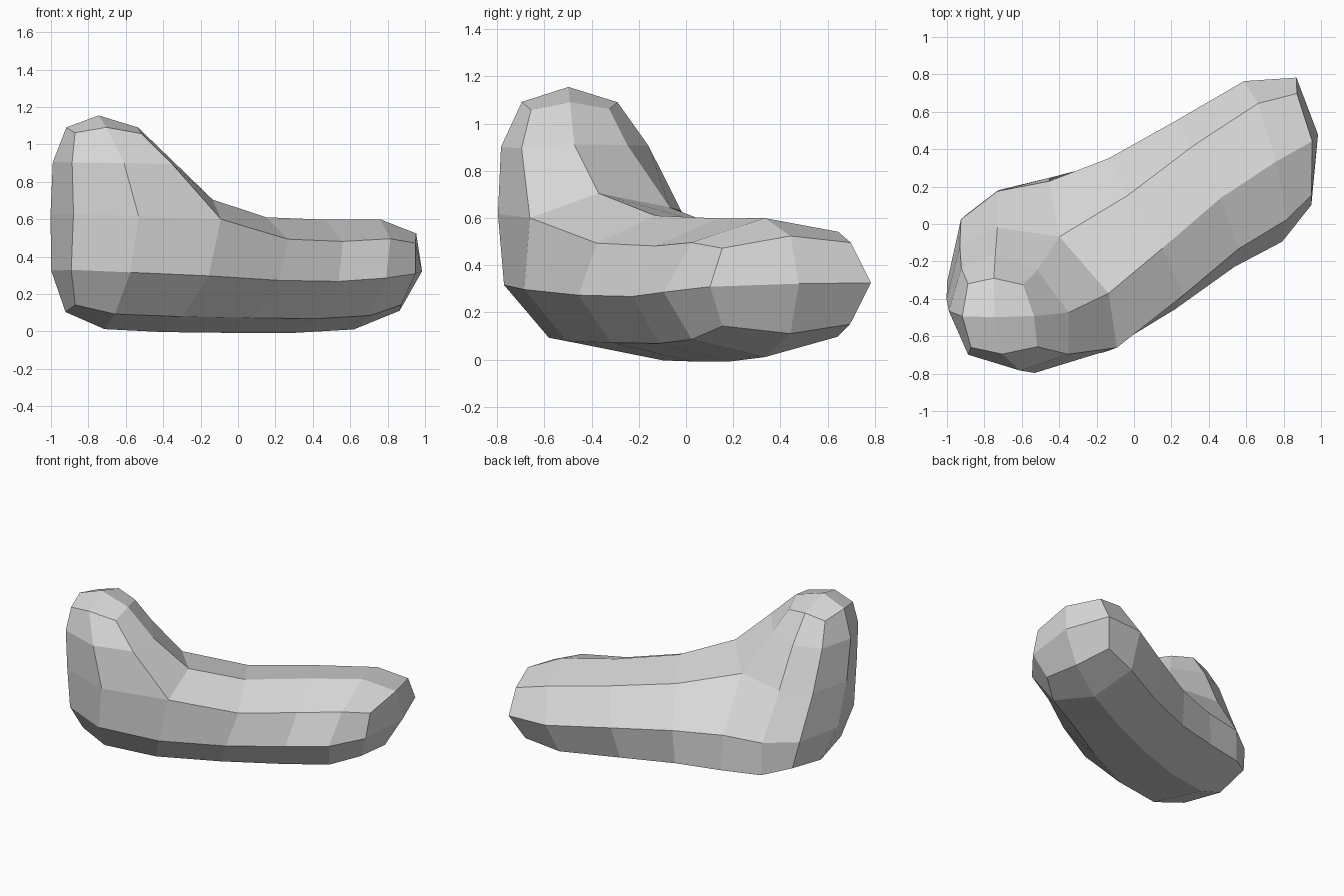
import bpy
from mathutils import Vector

# Remove the default cube
cube = bpy.data.objects.get("Cube")
if cube:
    bpy.data.objects.remove(cube, do_unlink=True)

# Plain grey material
grey = bpy.data.materials.new("light_grey")
grey.use_nodes = True
colour = (0.7, 0.7, 0.7, 1.0)
grey.diffuse_color = colour
grey.node_tree.nodes["Principled BSDF"].inputs["Base Color"].default_value = colour

# L-shaped outline: along the sole, back over the top of the foot, up and around the leg
front_outline = [
    (-.87, -.53, .14), (-.30, -.51, .08), (.43, -.11, .07), (.87, .15, .14),
    (.95, .15, .475), (.56, -.13, .48), (-.09, -.66, .60),
    (-.52, -.66, 1.06), (-.87, -.66, 1.06), (-.88, -.69, .63),
]
back_outline = [
    (-.89, .06, .14), (-.45, .25, .08), (.20, .46, .08), (.80, .70, .15),
    (.87, .70, .495), (.32, .42, .55), (-.40, -.07, .645),
    (-.59, -.32, 1.06), (-.89, -.32, 1.06), (-.93, -.12, .62),
]
corners = [Vector(p) for p in front_outline + back_outline]
count = len(front_outline)

# Side panels: heel, middle, toe and leg, then the rim joining both sides
panels = [(0, 1, 6, 9), (1, 2, 5, 6), (2, 3, 4, 5), (9, 6, 7, 8)]
faces = list(panels)
faces += [tuple(i + count for i in reversed(panel)) for panel in panels]
for i in range(count):
    j = (i + 1) % count
    faces.append((j, i, i + count, j + count))

mesh = bpy.data.meshes.new("boot_body")
mesh.from_pydata(corners, [], faces)
mesh.materials.append(grey)
body = bpy.data.objects.new("boot_body", mesh)
bpy.context.scene.collection.objects.link(body)

# One level of subdivision gives the faceted, rounded form
subdivision = body.modifiers.new("rounding", "SUBSURF")
subdivision.levels = 1
subdivision.render_levels = 1

# Inflate the cage until the rounded surface passes through the corner points
for step in range(10):
    body.update_tag()
    mesh.update()
    bpy.context.view_layer.update()
    evaluated = body.evaluated_get(bpy.context.evaluated_depsgraph_get())
    rounded = evaluated.to_mesh()
    shifts = [goal - rounded.vertices[i].co for i, goal in enumerate(corners)]
    evaluated.to_mesh_clear()
    for vertex, shift in zip(mesh.vertices, shifts):
        vertex.co += shift

# Flat facets
for polygon in mesh.polygons:
    polygon.use_smooth = False
mesh.update()
body.update_tag()
bpy.context.view_layer.update()
